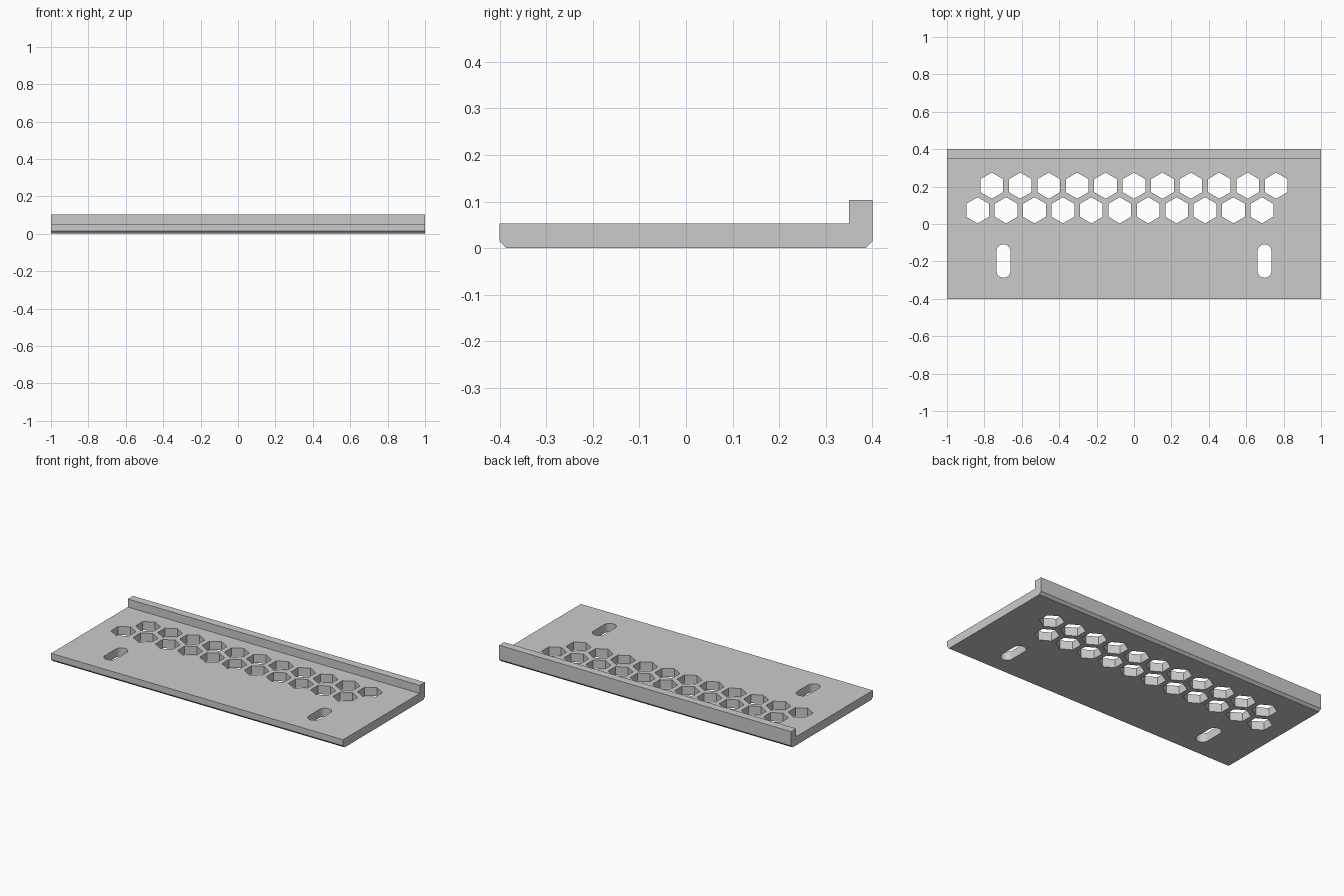
import bpy
import bmesh
from math import cos, sin, pi, sqrt
from mathutils import Vector

cube = bpy.data.objects.get("Cube")
if cube:
    bpy.data.objects.remove(cube, do_unlink=True)

grey = bpy.data.materials.new("plain grey")
grey.use_nodes = True
colour = (0.6, 0.6, 0.6, 1)
grey.diffuse_color = colour
grey.node_tree.nodes["Principled BSDF"].inputs["Base Color"].default_value = colour


def add_prism(bm, outline, direction):
    """Add a closed prism by extruding a flat outline."""
    face = bm.faces.new([bm.verts.new(p) for p in outline])
    result = bmesh.ops.extrude_face_region(bm, geom=[face], use_keep_orig=True)
    moved = [g for g in result["geom"] if isinstance(g, bmesh.types.BMVert)]
    bmesh.ops.translate(bm, verts=moved, vec=Vector(direction))


def make_object(name, bm):
    bmesh.ops.recalc_face_normals(bm, faces=bm.faces)
    mesh = bpy.data.meshes.new(name)
    bm.to_mesh(mesh)
    bm.free()
    mesh.materials.append(grey)
    obj = bpy.data.objects.new(name, mesh)
    bpy.context.collection.objects.link(obj)
    return obj


# Plate with raised rear lip and chamfered bottom edges
profile = [(-0.385, 0), (0.385, 0), (0.4, 0.015), (0.4, 0.103),
           (0.35, 0.103), (0.35, 0.053), (-0.4, 0.053), (-0.4, 0.015)]
bm = bmesh.new()
add_prism(bm, [(-1, y, z) for y, z in profile], (2, 0, 0))
plate = make_object("lipped_plate", bm)

# Cutters: two staggered rows of hexagons and two rounded slots
bm = bmesh.new()
bottom, depth = -0.1, (0, 0, 0.3)
pitch, hex_radius = 0.152, 0.07
for row in range(2):
    y = 0.205 - row * pitch * sqrt(3) / 2
    for i in range(11):
        x = (i - 5 - row / 2) * pitch
        add_prism(bm, [(x + hex_radius * sin(k * pi / 3),
                        y + hex_radius * cos(k * pi / 3), bottom)
                       for k in range(6)], depth)

slot_radius, half_length, steps = 0.0375, 0.052, 16
for x in (-0.698, 0.698):
    outline = []
    for end in (1, -1):
        for k in range(steps + 1):
            a = k * pi / steps
            outline.append((x + end * slot_radius * cos(a),
                            -0.198 + end * (half_length + slot_radius * sin(a)), bottom))
    add_prism(bm, outline, depth)
cutter = make_object("hole_cutter", bm)
cutter.hide_render = True

# Cut the holes, then drop the cutter
cut = plate.modifiers.new("holes", "BOOLEAN")
cut.operation = "DIFFERENCE"
cut.solver = "EXACT"
cut.object = cutter
bpy.context.view_layer.objects.active = plate
plate.select_set(True)
bpy.ops.object.modifier_apply(modifier=cut.name)
bpy.data.objects.remove(cutter, do_unlink=True)
bpy.ops.object.shade_smooth_by_angle(angle=pi / 6)
